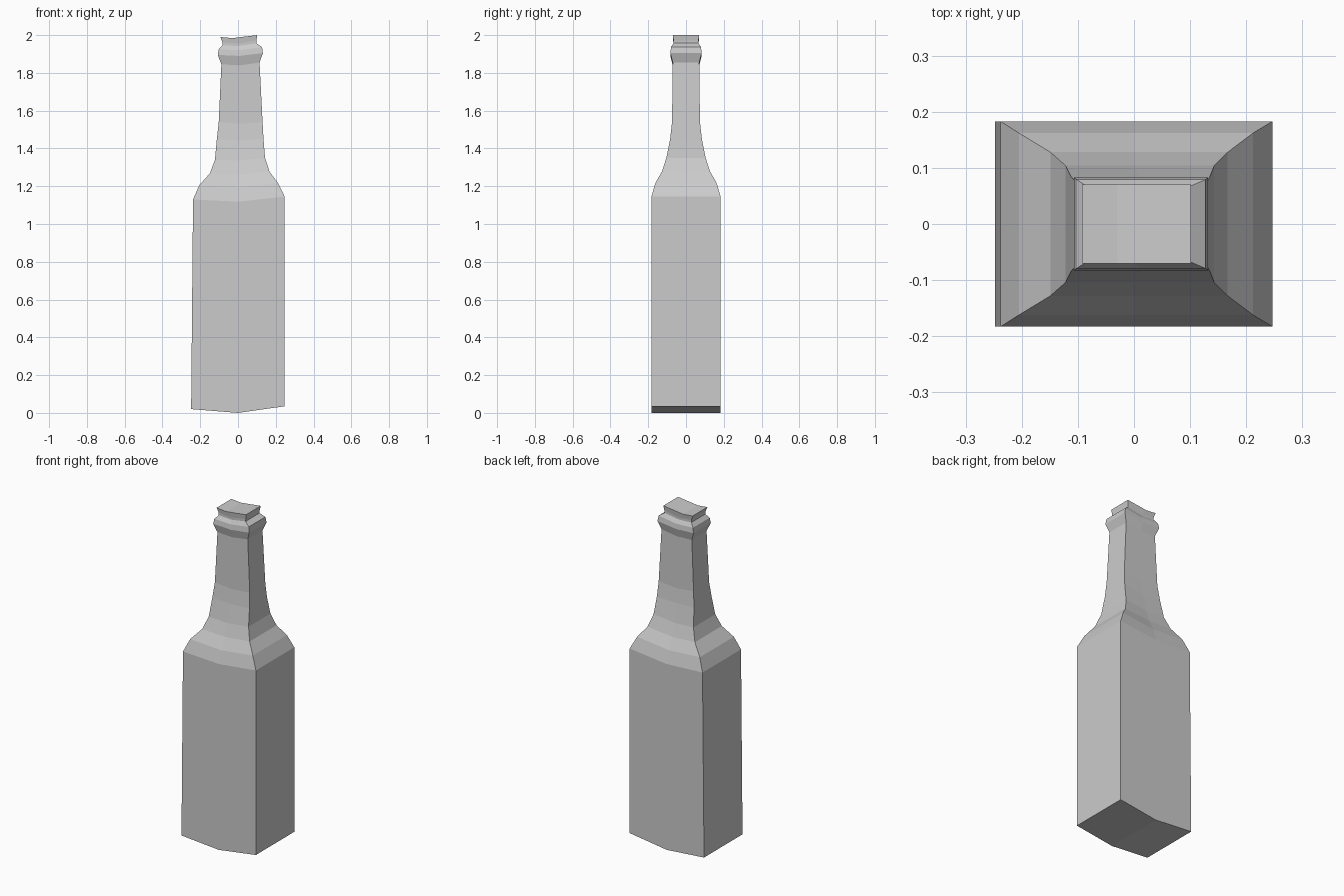
import bpy, bmesh

# Bottle cross-sections, bottom to top:
# half depth, left (x, z), middle (x, z), right (x, z)
RINGS = [
    (0.183, (-0.248, 0.02), (0.0, 0.0), (0.247, 0.035)),        # base
    (0.183, (-0.238, 1.13), (0.0, 1.118), (0.247, 1.145)),      # shoulder
    (0.162, (-0.205, 1.205), (0.0, 1.193), (0.212, 1.217)),
    (0.128, (-0.149, 1.268), (0.0, 1.26), (0.167, 1.277)),
    (0.104, (-0.122, 1.34), (0.0, 1.335), (0.143, 1.35)),       # neck
    (0.084, (-0.112, 1.45), (0.01, 1.445), (0.135, 1.45)),
    (0.074, (-0.102, 1.54), (0.01, 1.53), (0.130, 1.54)),
    (0.070, (-0.088, 1.845), (0.01, 1.84), (0.114, 1.855)),
    (0.083, (-0.107, 1.895), (0.01, 1.89), (0.132, 1.905)),     # collar
    (0.079, (-0.102, 1.925), (0.01, 1.92), (0.127, 1.937)),
    (0.066, (-0.082, 1.947), (0.0, 1.942), (0.097, 1.957)),     # lip
    (0.066, (-0.083, 1.962), (0.0, 1.955), (0.098, 1.972)),
    (0.070, (-0.093, 1.99), (-0.03, 1.984), (0.102, 2.0)),
]

bm = bmesh.new()
rings = []
for depth, *points in RINGS:
    front = [bm.verts.new((x, -depth, z)) for x, z in points]
    back = [bm.verts.new((x, depth, z)) for x, z in reversed(points)]
    rings.append(front + back)

# Walls
for low, high in zip(rings, rings[1:]):
    for i in range(6):
        j = (i + 1) % 6
        bm.faces.new((low[i], low[j], high[j], high[i]))

# Bent bottom and mouth caps
for r in (rings[0], rings[-1]):
    bm.faces.new((r[0], r[1], r[4], r[5]))
    bm.faces.new((r[1], r[2], r[3], r[4]))

bmesh.ops.recalc_face_normals(bm, faces=bm.faces)
mesh = bpy.data.meshes.new("bottle")
bm.to_mesh(mesh)
bm.free()
bpy.context.collection.objects.link(bpy.data.objects.new("bottle", mesh))
